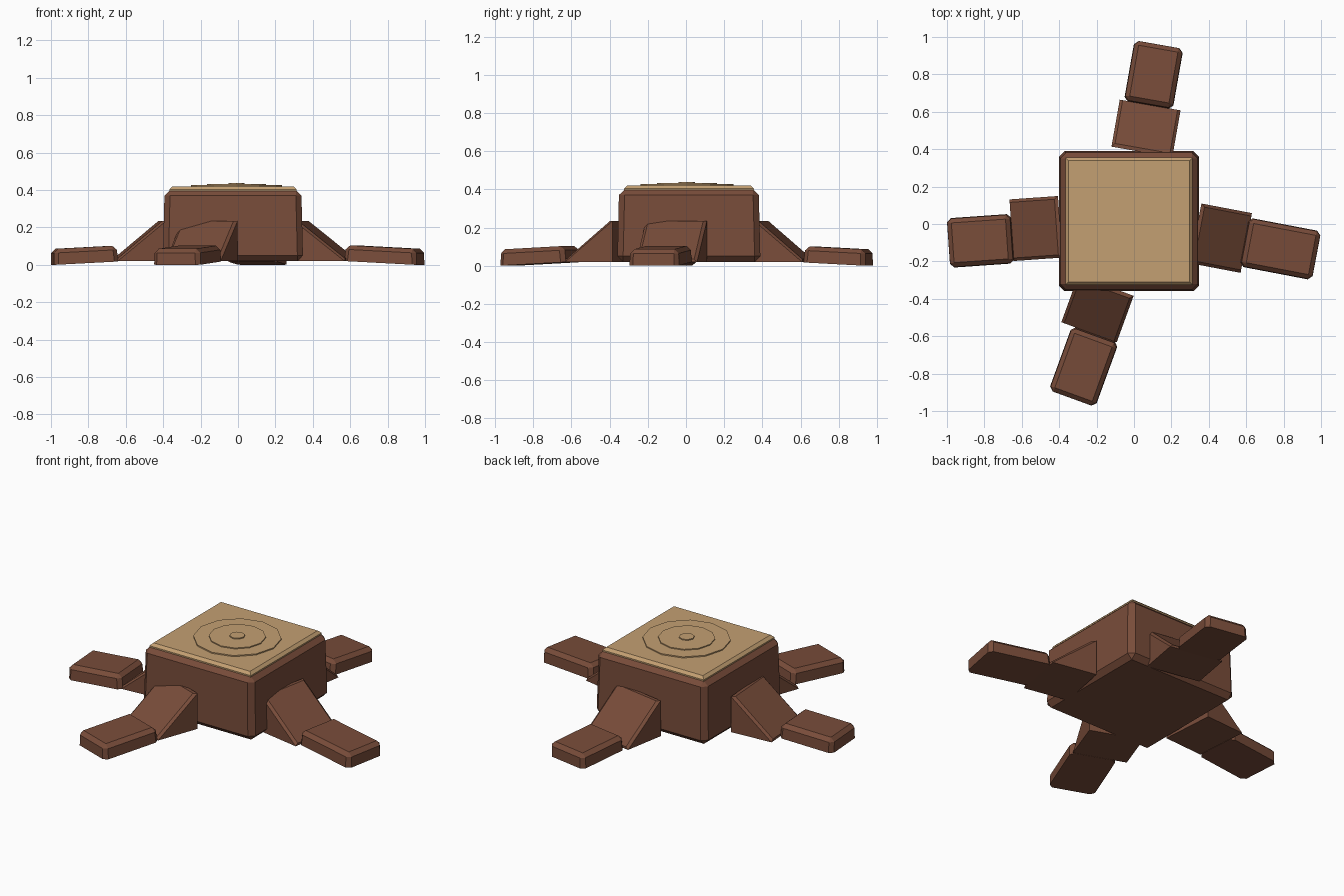
import bpy, bmesh
from math import radians, cos, sin
from mathutils import Matrix, Vector

cube = bpy.data.objects.get("Cube")
if cube:
    bpy.data.objects.remove(cube, do_unlink=True)


def make_material(name, colour):
    mat = bpy.data.materials.new(name)
    mat.use_nodes = True
    mat.diffuse_color = (*colour, 1)
    mat.node_tree.nodes["Principled BSDF"].inputs["Base Color"].default_value = (*colour, 1)
    return mat


bark = make_material("bark brown", (0.19, 0.073, 0.042))
wood = make_material("cut wood tan", (0.55, 0.35, 0.168))


def finish(bm, name, mat):
    bmesh.ops.recalc_face_normals(bm, faces=bm.faces)
    mesh = bpy.data.meshes.new(name)
    bm.to_mesh(mesh)
    bm.free()
    mesh.materials.append(mat)
    obj = bpy.data.objects.new(name, mesh)
    bpy.context.collection.objects.link(obj)
    return obj


def box(size, taper=1.0):
    """Box standing on z = 0, its top scaled by taper."""
    bm = bmesh.new()
    bmesh.ops.create_cube(bm, size=1)
    for v in bm.verts:
        v.co = Vector((v.co.x * size[0], v.co.y * size[1], (v.co.z + 0.5) * size[2]))
        if v.co.z > 0:
            v.co.x *= taper
            v.co.y *= taper
    return bm


def chamfer(bm, width, rule=lambda edge: True):
    bmesh.ops.bevel(bm, geom=[e for e in bm.edges if rule(e)], offset=width,
                    segments=1, affect='EDGES', clamp_overlap=True)


def not_bottom(edge):
    return max(v.co.z for v in edge.verts) > 0.01


def only_top(edge):
    return min(v.co.z for v in edge.verts) > 0.01


CENTRE = Vector((-0.027, 0.015, 0))

# Trunk block
bm = box((0.75, 0.75, 0.38), 0.975)
chamfer(bm, 0.03)
bm.transform(Matrix.Translation(CENTRE + Vector((0, 0, 0.02))))
finish(bm, "trunk", bark)

# Cut top with growth rings
bm = box((0.68, 0.68, 0.03))
chamfer(bm, 0.016, only_top)
bm.transform(Matrix.Translation(CENTRE + Vector((0, 0, 0.39))))
finish(bm, "cut_top", wood)

for name, sides, radius, top in (("outer_ring", 12, 0.243, 0.427),
                                 ("middle_ring", 12, 0.157, 0.433),
                                 ("core_ring", 8, 0.043, 0.439)):
    bm = bmesh.new()
    bmesh.ops.create_cone(bm, cap_ends=True, segments=sides, radius1=radius,
                          radius2=radius, depth=0.03)
    bm.transform(Matrix.Translation((-0.008, 0.005, top - 0.015)))
    finish(bm, name, wood)


def root_wedge(name, ridge, angle, length, width):
    """Sloped prism running from the trunk down to the ground."""
    profile = [(0, 0.02), (length, 0.02), (length, 0.034), (0.02, 0.235), (0, 0.235)]
    bm = bmesh.new()
    face = bm.faces.new([bm.verts.new((x, -width / 2, z)) for x, z in profile])
    side = bmesh.ops.extrude_face_region(bm, geom=[face])["geom"]
    bmesh.ops.translate(bm, vec=(0, width, 0),
                        verts=[g for g in side if isinstance(g, bmesh.types.BMVert)])
    slope = [e for e in bm.edges if abs(e.verts[0].co.z - e.verts[1].co.z) > 0.1
             and max(v.co.x for v in e.verts) > 0.1]
    bmesh.ops.bevel(bm, geom=slope, offset=0.016, segments=1, affect='EDGES')
    bm.transform(Matrix.Translation((*ridge, 0)) @ Matrix.Rotation(radians(angle), 4, 'Z'))
    finish(bm, name, bark)


def root_foot(name, centre, angle, length):
    """Chamfered block, its outer end dipping to the ground."""
    bm = box((length, 0.265, 0.085), 0.97)
    chamfer(bm, 0.022, not_bottom)
    tilt = radians(3)
    bm.transform(Matrix.Translation((*centre, sin(tilt) * length / 2))
                 @ Matrix.Rotation(radians(angle), 4, 'Z')
                 @ Matrix.Rotation(tilt, 4, 'Y'))
    finish(bm, name, bark)


# Four roots: name, angle, wedge ridge, wedge length and width, foot centre and length
roots = [
    ("left", -10.8, (0.33, -0.05), 0.275, 0.325, (0.782, -0.133), 0.395),
    ("front", -110, (-0.15, -0.33), 0.265, 0.315, (-0.269, -0.762), 0.365),
    ("back", 80, (0.042, 0.385), 0.255, 0.33, (0.105, 0.797), 0.33),
    ("right", 184, (-0.395, -0.015), 0.26, 0.33, (-0.82, -0.09), 0.345),
]
for side, angle, ridge, length, width, centre, foot_length in roots:
    root_wedge(side + "_root", ridge, angle, length, width)
    root_foot(side + "_root_tip", centre, angle, foot_length)
